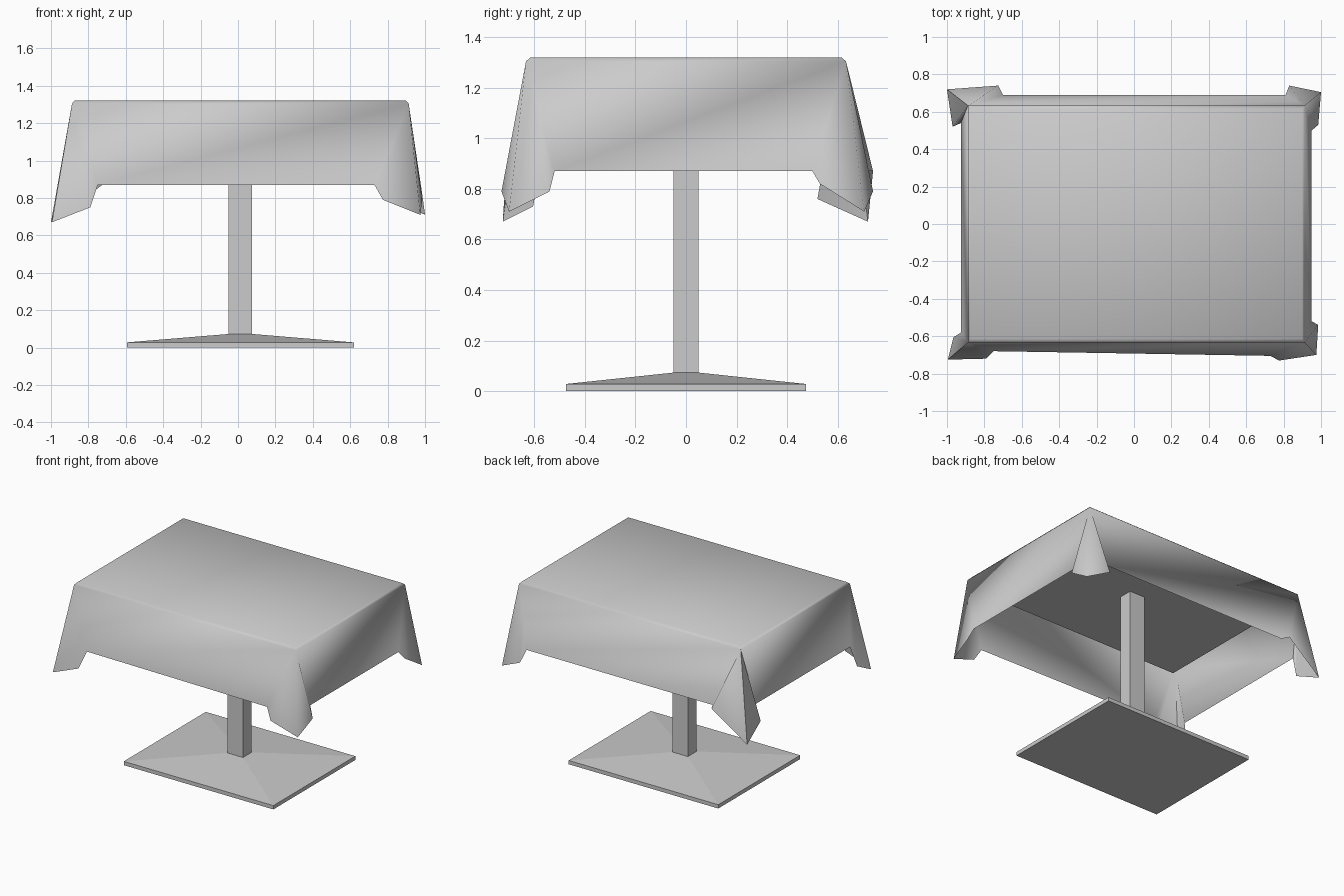
import bpy, bmesh, math

cube = bpy.data.objects.get("Cube")
if cube:
    bpy.data.objects.remove(cube, do_unlink=True)

CX = 0.0125  # shared centre line of the pedestal and table top

grey = bpy.data.materials.new("plain_grey")
grey.use_nodes = True
grey.diffuse_color = (0.6, 0.6, 0.6, 1)
grey.node_tree.nodes["Principled BSDF"].inputs["Base Color"].default_value = (0.6, 0.6, 0.6, 1)


def finish(bm, name, fix_normals=True):
    if fix_normals:
        bmesh.ops.recalc_face_normals(bm, faces=bm.faces[:])
    mesh = bpy.data.meshes.new(name)
    bm.to_mesh(mesh)
    bm.free()
    mesh.materials.append(grey)
    obj = bpy.data.objects.new(name, mesh)
    bpy.context.collection.objects.link(obj)
    return obj


def ring(bm, hx, hy, z, cx=CX):
    """Rectangle of four vertices, counter-clockwise from the front -x corner."""
    signs = ((-1, -1), (1, -1), (1, 1), (-1, 1))
    return [bm.verts.new((cx + sx * hx, sy * hy, z)) for sx, sy in signs]


def bridge(bm, low, high):
    n = len(low)
    for i in range(n):
        j = (i + 1) % n
        bm.faces.new((low[i], low[j], high[j], high[i]))


def stack(name, levels):
    """Closed solid from stacked rectangles (half x, half y, z)."""
    bm = bmesh.new()
    rings = [ring(bm, *level) for level in levels]
    for low, high in zip(rings, rings[1:]):
        bridge(bm, low, high)
    bm.faces.new(rings[0][::-1])
    bm.faces.new(rings[-1])
    return finish(bm, name)


# Pedestal and table top
stack("base_plate", [(0.607, 0.475, 0), (0.607, 0.475, 0.028), (0.0625, 0.05, 0.073)])
stack("pole", [(0.0625, 0.05, 0.07), (0.0625, 0.05, 1.24)])
stack("table_top", [(0.855, 0.6, 1.23), (0.855, 0.6, 1.3)])

# Hem of each hanging corner: notch, flare, tip, flare, notch
corners = [
    [(-.925, -.58, .87), (-.965, -.605, .73), (-.995, -.725, .67), (-.79, -.72, .75), (-.75, -.68, .87)],
    [(.73, -.705, .87), (.775, -.73, .79), (.975, -.70, .71), (.985, -.54, .79), (.95, -.52, .87)],
    [(.95, .50, .87), (.985, .53, .82), (1, .705, .71), (.83, .74, .79), (.81, .69, .87)],
    [(-.70, .69, .87), (-.725, .74, .87), (-1, .72, .67), (-.97, .52, .76), (-.925, .54, .87)],
]

# Tablecloth: flat top, narrow rounded rim, four walls and folded corners
bm = bmesh.new()
top = ring(bm, 0.887, 0.615, 1.32)
rim = ring(bm, 0.9, 0.633, 1.305)
bm.faces.new(top)
bridge(bm, rim, top)
hems = [[bm.verts.new(p) for p in pts] for pts in corners]
for i, hem in enumerate(hems):
    j = (i + 1) % len(hems)
    bm.faces.new((hem[-1], hems[j][0], rim[j], rim[i]))
    for a, b in zip(hem, hem[1:]):
        bm.faces.new((a, b, rim[i]))
cloth = finish(bm, "tablecloth", fix_normals=False)

bpy.ops.object.select_all(action="DESELECT")
cloth.select_set(True)
bpy.context.view_layer.objects.active = cloth
bpy.ops.object.shade_smooth_by_angle(angle=math.radians(80))
